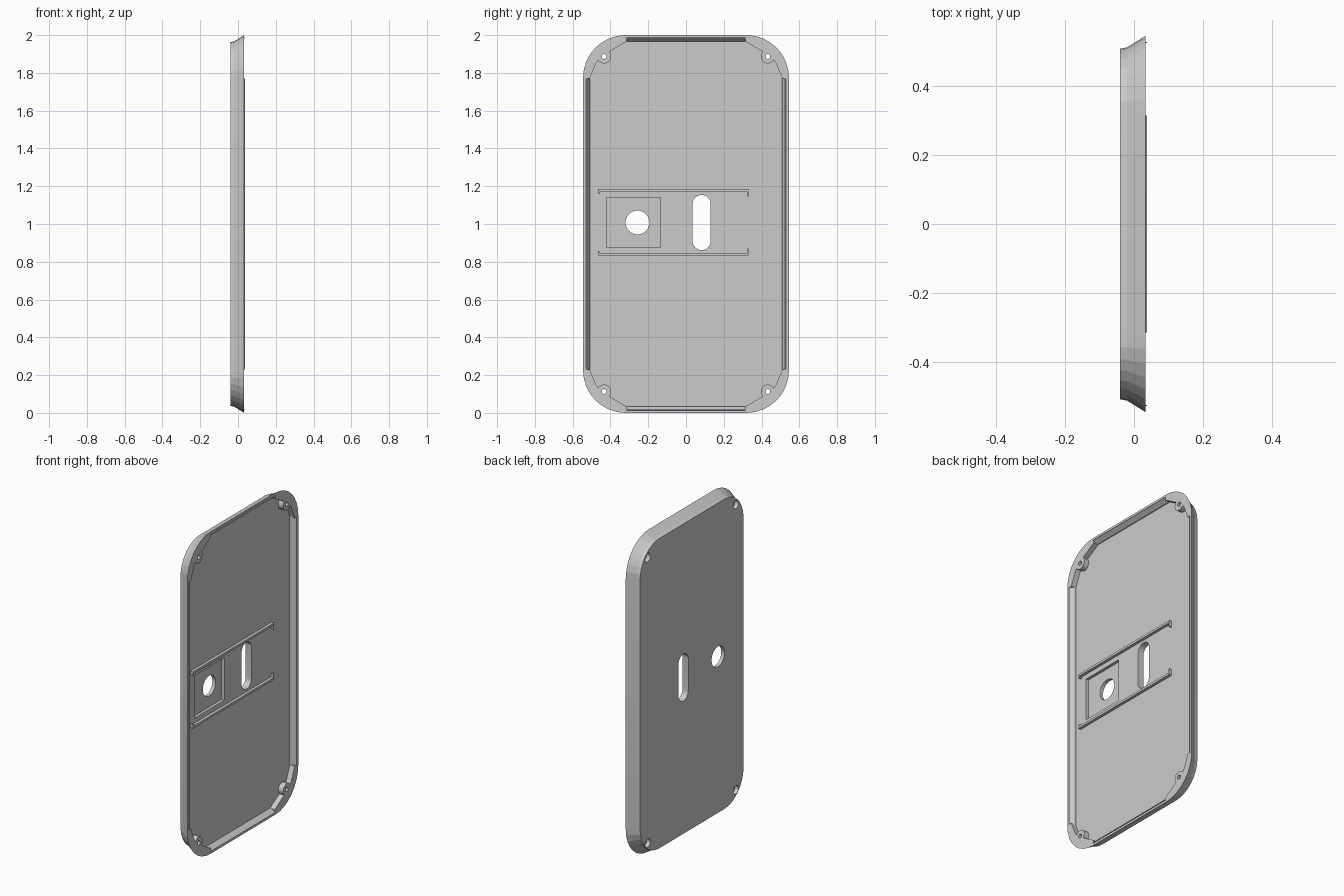
import bpy, bmesh
from math import sin, cos, pi, radians

if "Cube" in bpy.data.objects:
    bpy.data.objects.remove(bpy.data.objects["Cube"])

RIM, BACK, FLOOR = 0.033, -0.04, 0.0   # x levels of rim, outer back and recess floor


def loft(name, rings):
    """Closed solid through matching rings of 3D points."""
    bm = bmesh.new()
    vs = [[bm.verts.new(p) for p in r] for r in rings]
    n = len(vs[0])
    for a, b in zip(vs, vs[1:]):
        for i in range(n):
            j = (i + 1) % n
            bm.faces.new((a[i], a[j], b[j], b[i]))
    bm.faces.new(vs[0][::-1])
    bm.faces.new(vs[-1])
    bmesh.ops.recalc_face_normals(bm, faces=bm.faces)
    me = bpy.data.meshes.new(name)
    bm.to_mesh(me)
    bm.free()
    ob = bpy.data.objects.new(name, me)
    bpy.context.collection.objects.link(ob)
    return ob


def prism(name, pts, x0, x1):
    return loft(name, [[(x, y, z) for y, z in pts] for x in (x0, x1)])


def round_rect(cy, cz, hy, hz, r, seg=8):
    pts = []
    for k, (sy, sz) in enumerate([(1, 1), (-1, 1), (-1, -1), (1, -1)]):
        for i in range(seg + 1):
            a = pi / 2 * (k + i / seg)
            pts.append((cy + sy * (hy - r) + r * cos(a), cz + sz * (hz - r) + r * sin(a)))
    return pts


def circle(cy, cz, r, n=32):
    return [(cy + r * cos(2 * pi * i / n), cz + r * sin(2 * pi * i / n)) for i in range(n)]


def cut(ob, cutter):
    m = ob.modifiers.new("cut", 'BOOLEAN')
    m.operation, m.solver, m.object = 'DIFFERENCE', 'EXACT', cutter
    bpy.context.view_layer.objects.active = ob
    bpy.ops.object.modifier_apply(modifier=m.name)
    bpy.data.objects.remove(cutter)


# Flared cover plate
plate = loft("cover_plate", [
    [(x, y, z) for y, z in round_rect(0, 1, 0.545 - d, 1 - d, 0.225 - d)]
    for x, d in ((BACK, 0.037), (-0.02, 0.033), (RIM, 0.0))])

# Recess with cut corners, leaving a screw boss in each corner
corner = [(0.508, 1.775), (0.477, 1.85), (0.45, 1.89), (0.405, 1.913), (0.315, 1.966)]
top = corner + [(-y, z) for y, z in corner[::-1]]
recess = prism("recess_cutter", top + [(y, 2 - z) for y, z in top[::-1]], FLOOR, 0.06)
screws = [(sy * 0.433, 1 + sz * 0.887) for sy in (1, -1) for sz in (1, -1)]
for y, z in screws:
    cut(recess, prism("boss", circle(y, z, 0.037), -0.1, 0.1))
cut(plate, recess)

# Screw holes with wide counterbores on the back
for y, z in screws:
    cut(plate, prism("screw_hole", circle(y, z, 0.013, 16), -0.1, 0.1))
    cut(plate, prism("counterbore", circle(y, z, 0.026, 24), -0.1, -0.015))

# Square pocket, round hole and slot
MID = 1.008
cut(plate, prism("pocket", [(-0.42, 0.876), (-0.135, 0.876), (-0.135, 1.14), (-0.42, 1.14)], -0.018, 0.1))
cut(plate, prism("round_hole", circle(-0.257, MID, 0.063, 40), -0.1, 0.1))
cut(plate, prism("slot", round_rect(0.083, MID, 0.048, 0.146, 0.048), -0.1, 0.1))

# Sloped inner edges and low sealing lips on the four straight sides
bevel = [(0.49, 0.06), (0.524, 0.06), (0.524, RIM), (0.508, 0.010), (0.49, 0.010)]
lip = [(0.524, 0.025), (0.524, 0.037), (0.527, 0.037), (0.531, 0.025)]


def edge_strip(name, profile, s, side):
    if side:
        return loft(name, [[(x, s * d, z) for d, x in profile] for z in (0.23, 1.77)])
    return loft(name, [[(x, y, 1 + s * (d + 0.458)) for d, x in profile] for y in (-0.315, 0.315)])


for s in (1, -1):
    for side in (True, False):
        cut(plate, edge_strip("edge_bevel", bevel, s, side))
        edge_strip("side_lip" if side else "end_lip", lip, s, side)

# Two guide rails with hooked ends
rail = [(-0.467, 0.176), (0.33, 0.176), (0.33, 0.138), (0.324, 0.138),
        (0.324, 0.162), (-0.457, 0.162), (-0.457, 0.152), (-0.467, 0.152)]
for s, name in ((1, "upper_rail"), (-1, "lower_rail")):
    prism(name, [(y, MID + s * d) for y, d in rail], FLOOR - 0.005, 0.018)

# Smooth rounded walls, sharp edges kept
for ob in bpy.context.scene.objects:
    ob.select_set(ob == plate)
bpy.context.view_layer.objects.active = plate
bpy.ops.object.shade_smooth_by_angle(angle=radians(8))
